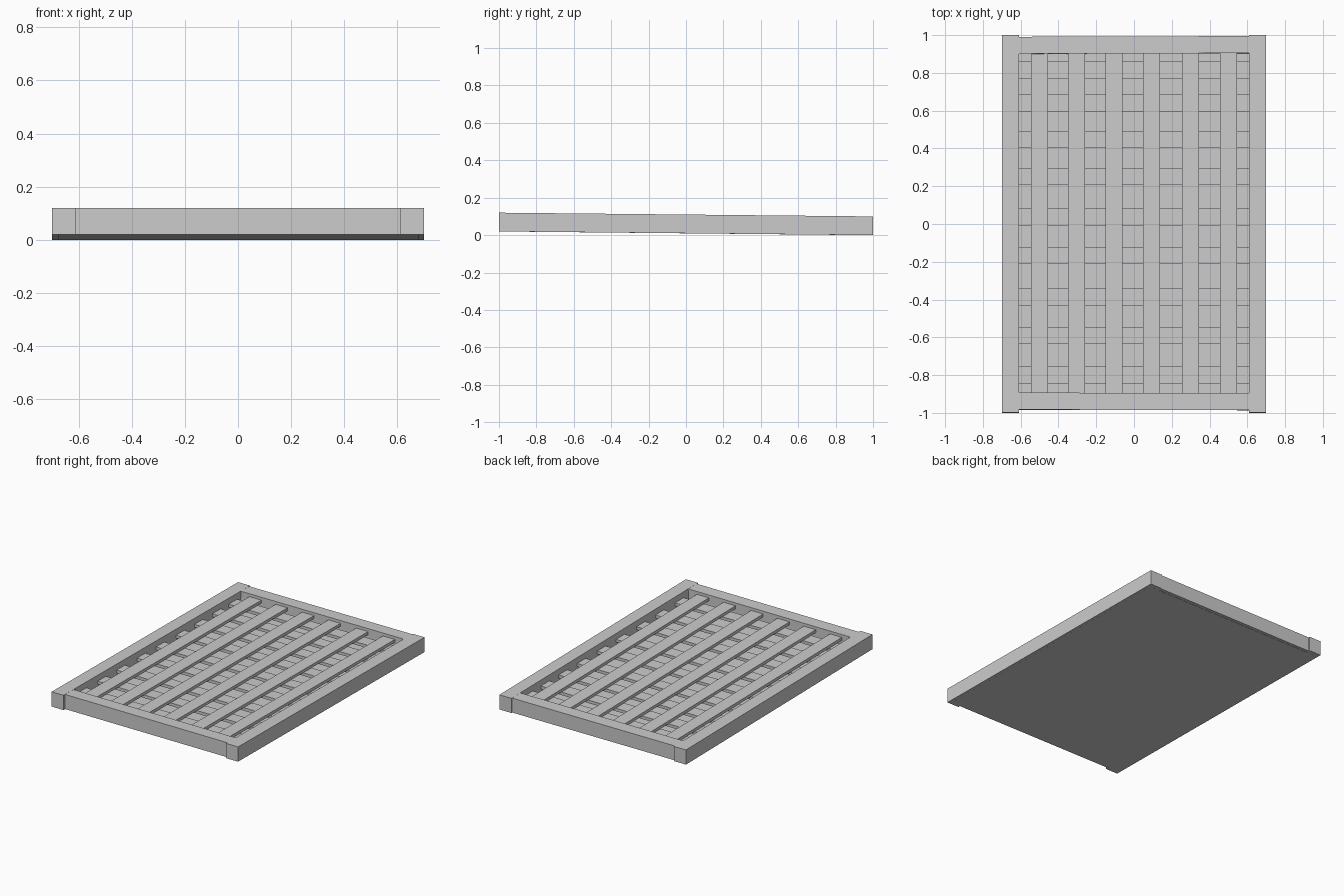
import bpy
from mathutils import Matrix

if "Cube" in bpy.data.objects:
    bpy.data.objects.remove(bpy.data.objects["Cube"])

# The whole panel leans slightly: front edge is 0.02 higher than the back edge
TILT = Matrix.Translation((0, 0, 0.01)) @ Matrix.Rotation(-0.01, 4, 'X')


def box(name, x, y, z, turn=0.0):
    """Box from (min, max) ranges in the untilted frame, turned about its own z."""
    bpy.ops.mesh.primitive_cube_add(size=1)
    ob = bpy.context.object
    ob.name = name
    mid = Matrix.Translation(((x[0] + x[1]) / 2, (y[0] + y[1]) / 2, (z[0] + z[1]) / 2))
    size = Matrix.Diagonal((x[1] - x[0], y[1] - y[0], z[1] - z[0], 1))
    ob.data.transform(TILT @ mid @ Matrix.Rotation(turn, 4, 'Z') @ size)
    return ob


# Outer frame
box("left_rail", (-0.70, -0.61), (-1, 1), (0, 0.10))
box("right_rail", (0.61, 0.70), (-1, 1), (0, 0.10))
box("front_rail", (-0.612, 0.612), (-0.985, -0.895), (0.001, 0.0995), -0.002)
box("back_rail", (-0.612, 0.612), (0.902, 0.992), (0.001, 0.0995), 0.003)

# Backing board under the slats
box("backing_board", (-0.675, 0.68), (-0.97, 0.97), (-0.0003, 0.012))

# Upper layer of lengthwise slats
for i, cx in enumerate((-0.50, -0.304, -0.106, 0.092, 0.30, 0.50)):
    box(f"long_slat_{i + 1}", (cx - 0.045, cx + 0.045), (-0.90, 0.905), (0.06, 0.08))

# Lower layer of cross slats, a little unevenly spaced
for i, cy in enumerate((0.815, 0.64, 0.448, 0.25, 0.036, -0.168, -0.387, -0.59, -0.80)):
    box(f"cross_slat_{i + 1}", (-0.615, 0.615), (cy - 0.045, cy + 0.045), (0.04, 0.06))
